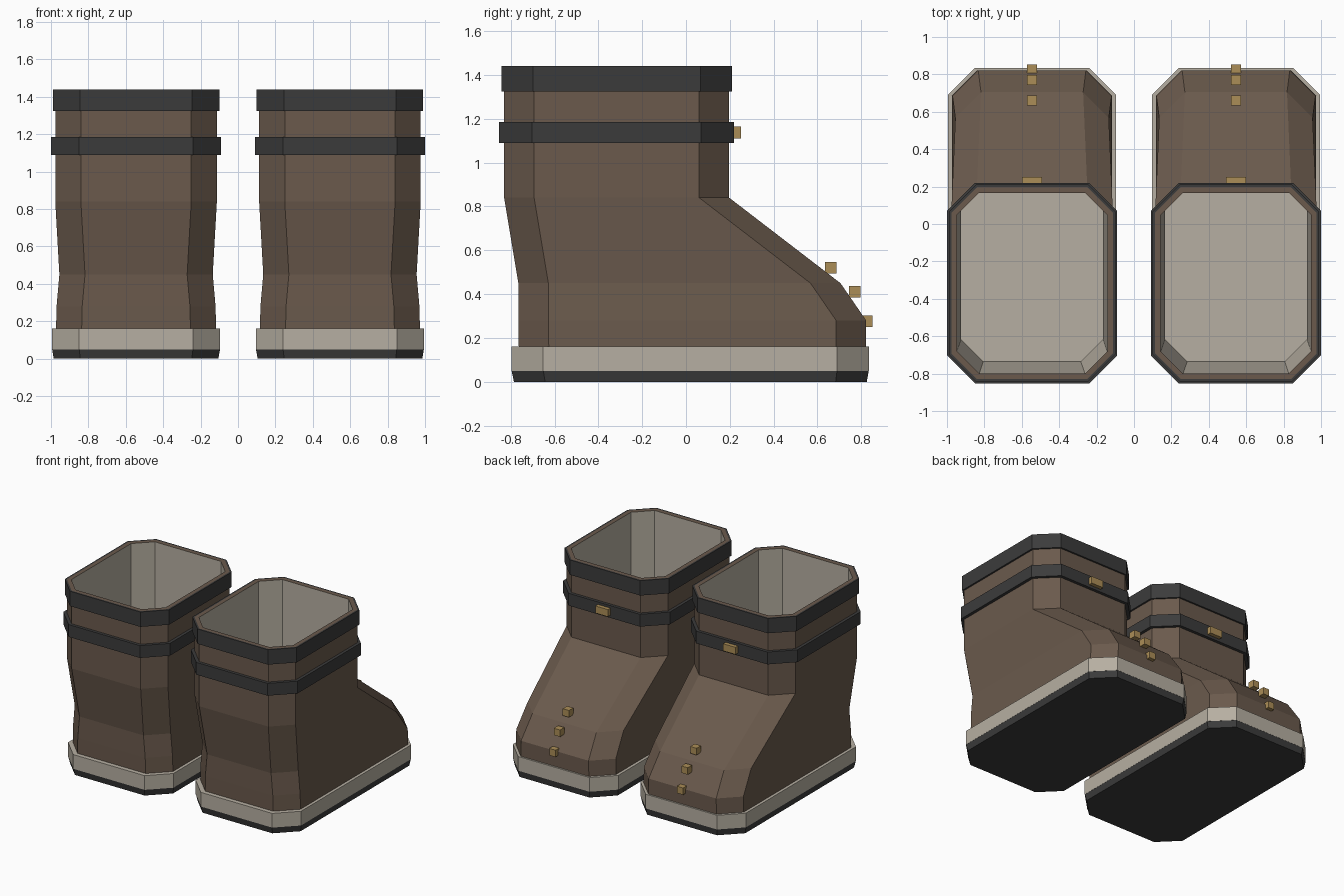
import bpy, bmesh

cube = bpy.data.objects.get("Cube")
if cube:
    bpy.data.objects.remove(cube, do_unlink=True)


def material(name, r, g, b):
    mat = bpy.data.materials.new(name)
    mat.use_nodes = True
    mat.diffuse_color = (r, g, b, 1)
    mat.node_tree.nodes["Principled BSDF"].inputs["Base Color"].default_value = (r, g, b, 1)
    return mat


leather = material("brown leather", 0.145, 0.102, 0.073)
cream = material("cream felt", 0.47, 0.43, 0.36)
rubber = material("dark rubber", 0.044, 0.044, 0.044)
brass = material("brass", 0.41, 0.27, 0.095)


def section(z, half, back, front, cut=0.137, inset=0.0):
    """Rectangle with cut corners, optionally offset inwards."""
    h, b, f = half - inset, back + inset, front - inset
    c = cut - inset * 0.586
    return [(h, b + c, z), (h, f - c, z), (h - c, f, z), (c - h, f, z),
            (-h, f - c, z), (-h, b + c, z), (c - h, b, z), (h - c, b, z)]


def finish(bm, name, x, mats):
    bmesh.ops.recalc_face_normals(bm, faces=bm.faces)
    mesh = bpy.data.meshes.new(name)
    bm.to_mesh(mesh)
    bm.free()
    for mat in mats:
        mesh.materials.append(mat)
    obj = bpy.data.objects.new(name, mesh)
    obj.location.x = x
    bpy.context.collection.objects.link(obj)
    return obj


def loft(name, x, sections, mats, closed=False, caps=(True, True), inner_from=None):
    """Skin the sections; rows from inner_from on take the second material."""
    bm = bmesh.new()
    rows = [[bm.verts.new(p) for p in s] for s in sections]
    pairs = list(zip(rows, rows[1:]))
    if closed:
        pairs.append((rows[-1], rows[0]))
    for i, (lo, hi) in enumerate(pairs):
        for k in range(len(lo)):
            n = (k + 1) % len(lo)
            face = bm.faces.new((lo[k], lo[n], hi[n], hi[k]))
            face.material_index = int(inner_from is not None and i >= inner_from)
    if not closed:
        if caps[0]:
            bm.faces.new(rows[0])
        if caps[1]:
            bm.faces.new(rows[-1]).material_index = len(mats) - 1
    return finish(bm, name, x, mats)


def box(name, x, centre, size):
    bm = bmesh.new()
    bmesh.ops.create_cube(bm, size=1)
    bmesh.ops.scale(bm, vec=size, verts=bm.verts)
    bmesh.ops.translate(bm, vec=centre, verts=bm.verts)
    finish(bm, name, x, [brass])


# Boot outline from sole to opening: height, half width, heel y, toe y
PROFILE = [(0.15, 0.428, -0.763, 0.822), (0.28, 0.425, -0.765, 0.822),
           (0.45, 0.41, -0.765, 0.705), (0.84, 0.432, -0.83, 0.197),
           (1.44, 0.432, -0.83, 0.197)]


def band(name, x, low, high, grow):
    """Collar hugging the straight shaft."""
    shaft = PROFILE[-1][1:]
    loft(name, x, [section(low, *shaft, inset=-grow), section(high, *shaft, inset=-grow),
                   section(high, *shaft), section(low, *shaft)], [rubber], closed=True)


for side, x in (("left", 0.545), ("right", -0.545)):
    # Leather shell with folded-in lining and insole
    outer = [section(*p) for p in PROFILE]
    lining = [section(max(p[0], 0.17), *p[1:], inset=0.03) for p in reversed(PROFILE)]
    loft(side + "_upper", x, outer + lining, [leather, cream],
         caps=(False, True), inner_from=len(outer))

    # Sole layers
    loft(side + "_welt", x, [section(z, 0.45, -0.797, 0.835, 0.145) for z in (0.05, 0.16)], [cream])
    loft(side + "_outsole", x, [section(0, 0.44, -0.785, 0.825, 0.142),
                                section(0.05, 0.449, -0.796, 0.834, 0.145)], [rubber])

    # Collar and strap
    band(side + "_cuff", x, 1.325, 1.44, 0.013)
    band(side + "_strap", x, 1.09, 1.185, 0.023)

    # Buckle plate and toe studs
    box(side + "_buckle", x, (0, 0.234, 1.138), (0.106, 0.032, 0.055))
    for i, (y, z) in enumerate([(0.661, 0.52), (0.77, 0.411), (0.825, 0.276)]):
        box(f"{side}_stud_{i + 1}", x, (0, y, z), (0.053, 0.053, 0.053))
